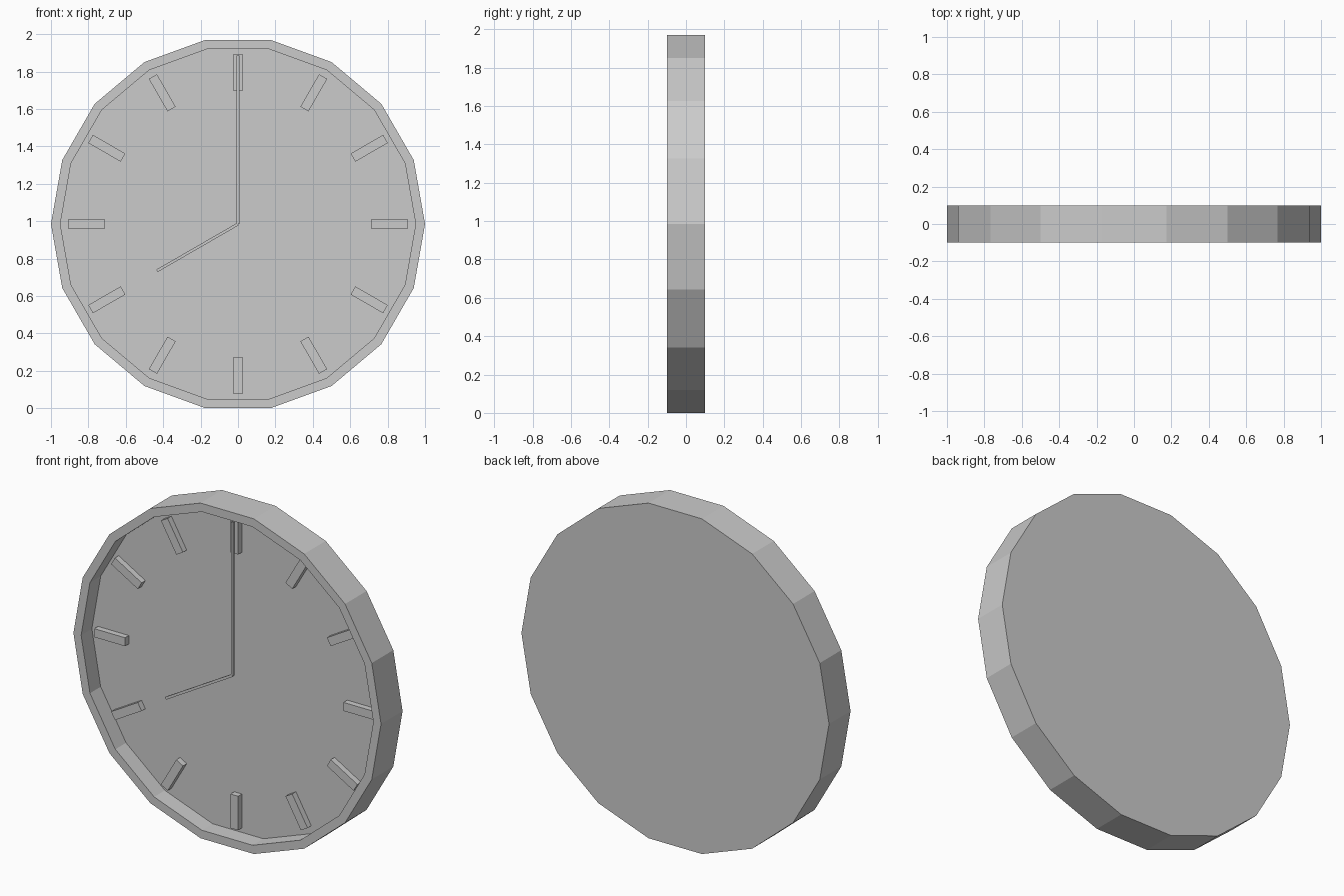
import bpy, bmesh, math

if "Cube" in bpy.data.objects:
    bpy.data.objects.remove(bpy.data.objects["Cube"])

SIDES = 18
CZ = math.cos(math.pi / SIDES)      # centre height, bottom flat on z = 0
FRONT, FLOOR, BACK = -0.10, 0.0, 0.10


def finish(name, bm):
    bmesh.ops.recalc_face_normals(bm, faces=bm.faces)
    mesh = bpy.data.meshes.new(name)
    bm.to_mesh(mesh)
    bm.free()
    obj = bpy.data.objects.new(name, mesh)
    bpy.context.collection.objects.link(obj)
    return obj


def ring(bm, radius, y):
    return [bm.verts.new((radius * math.cos(2 * math.pi * i / SIDES), y,
                          CZ + radius * math.sin(2 * math.pi * i / SIDES)))
            for i in range(SIDES)]


def radial_bar(name, clock_angle, r0, r1, width, y0, y1):
    """Flat bar pointing outward at a clockwise angle from the top."""
    a = math.radians(clock_angle)
    bm = bmesh.new()
    bmesh.ops.create_cube(bm, size=1)
    for v in bm.verts:
        across = v.co.x * width
        along = r0 + (v.co.z + 0.5) * (r1 - r0)
        y = y0 + (v.co.y + 0.5) * (y1 - y0)
        v.co = (across * math.cos(a) + along * math.sin(a), y,
                CZ - across * math.sin(a) + along * math.cos(a))
    return finish(name, bm)


# Case: back plate, outer wall, front rim, recess wall and dial floor
bm = bmesh.new()
rings = [ring(bm, 1.0, BACK), ring(bm, 1.0, FRONT),
         ring(bm, 0.95, FRONT), ring(bm, 0.95, FLOOR)]
for a, b in zip(rings, rings[1:]):
    for i in range(SIDES):
        j = (i + 1) % SIDES
        bm.faces.new((a[i], a[j], b[j], b[i]))
bm.faces.new(rings[0])
bm.faces.new(rings[-1])
finish("clock_case", bm)

# Raised plain hour markers
for hour in range(1, 13):
    radial_bar(f"hour_marker_{hour:02d}", hour * 30, 0.71, 0.91, 0.05,
               -0.035, FLOOR)

# Hands, set just in front of the markers
radial_bar("minute_hand", 0, 0.0, 0.90, 0.015, -0.055, -0.045)
radial_bar("hour_hand", 240, 0.0, 0.50, 0.015, -0.055, -0.045)
